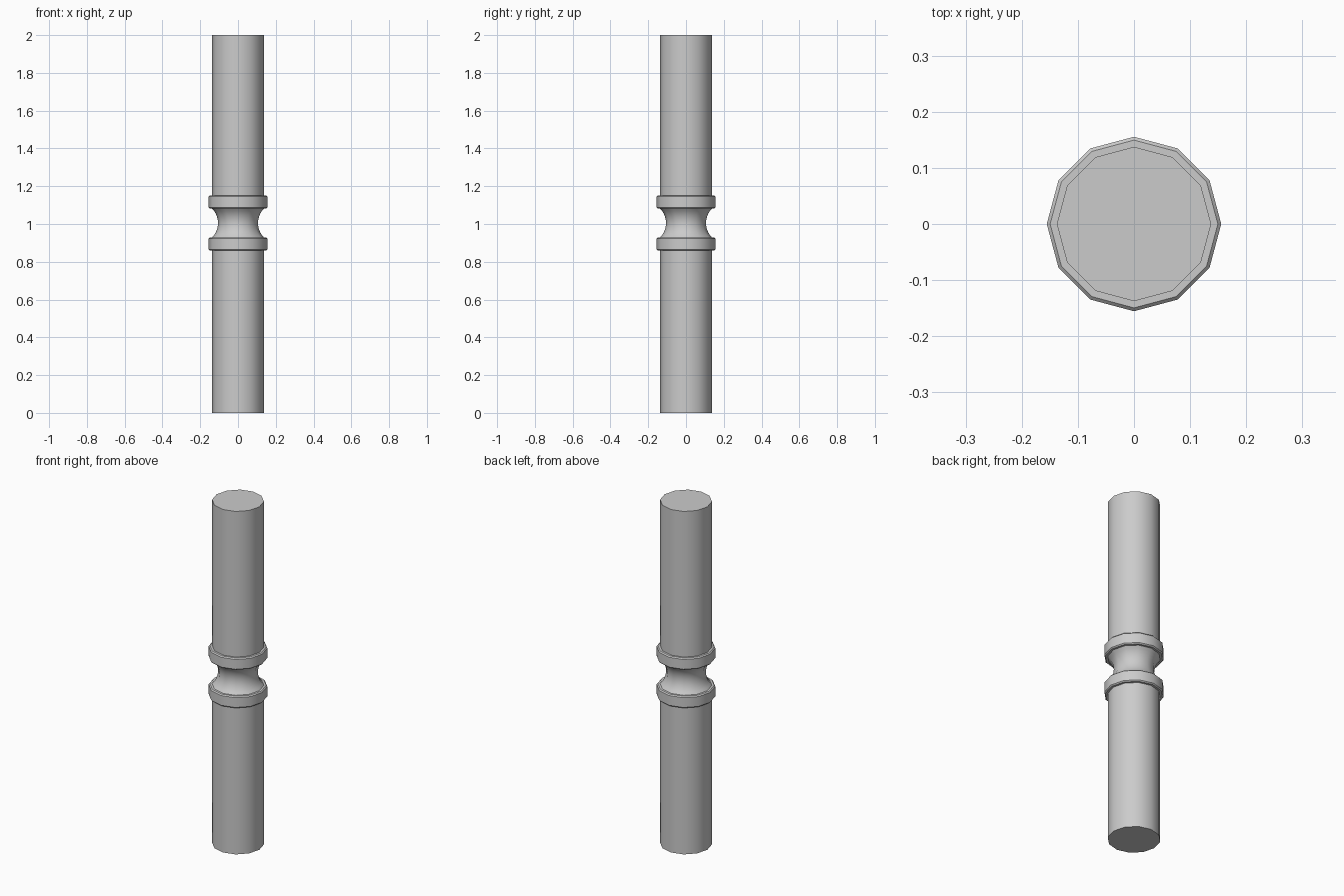
import bpy, bmesh, math

if "Cube" in bpy.data.objects:
    bpy.data.objects.remove(bpy.data.objects["Cube"])

SIDES = 12
SHAFT_R, COLLAR_R, NECK_R = 0.1375, 0.1555, 0.106
MID = 1.005            # height of the neck centre
GAP, OUT = 0.077, 0.146  # collar inner and outer face distance from MID


def lathe(name, profile):
    """Turn a (radius, z) profile around z; radius 0 closes with a flat cap."""
    bm = bmesh.new()
    rings = []
    for r, z in profile:
        rings.append([bm.verts.new((r * math.cos(2 * math.pi * i / SIDES),
                                    r * math.sin(2 * math.pi * i / SIDES), z))
                      for i in range(SIDES)] if r > 0 else None)
    for a, b in zip(rings, rings[1:]):
        if a is None:
            bm.faces.new(b[::-1])
        elif b is None:
            bm.faces.new(a)
        else:
            for i in range(SIDES):
                j = (i + 1) % SIDES
                bm.faces.new((a[i], a[j], b[j], b[i]))
    mesh = bpy.data.meshes.new(name)
    bm.to_mesh(mesh)
    bm.free()
    ob = bpy.data.objects.new(name, mesh)
    bpy.context.collection.objects.link(ob)
    bpy.ops.object.select_all(action='DESELECT')
    ob.select_set(True)
    bpy.context.view_layer.objects.active = ob
    bpy.ops.object.shade_smooth_by_angle(angle=math.radians(35))
    return ob


# Shafts, capped only at the free ends
lathe("lower_shaft", [(0, 0), (SHAFT_R, 0), (SHAFT_R, MID - OUT)])
lathe("upper_shaft", [(SHAFT_R, MID + OUT), (SHAFT_R, 2), (0, 2)])


# Collars with slightly eased corners
def collar(name, z0, z1, b=0.006):
    lathe(name, [(SHAFT_R, z0), (COLLAR_R - b, z0), (COLLAR_R, z0 + b),
                 (COLLAR_R, z1 - b), (COLLAR_R - b, z1), (SHAFT_R, z1)])


collar("lower_collar", MID - OUT, MID - GAP)
collar("upper_collar", MID + GAP, MID + OUT)

# Concave neck between the collars, following a circular arc
depth = SHAFT_R - NECK_R
arc_r = (GAP ** 2 + depth ** 2) / (2 * depth)
half = math.asin(GAP / arc_r)
STEPS = 10
neck = []
for k in range(STEPS + 1):
    t = half * (2 * k / STEPS - 1)
    neck.append((NECK_R + arc_r * (1 - math.cos(t)), MID + arc_r * math.sin(t)))
lathe("neck", neck)
